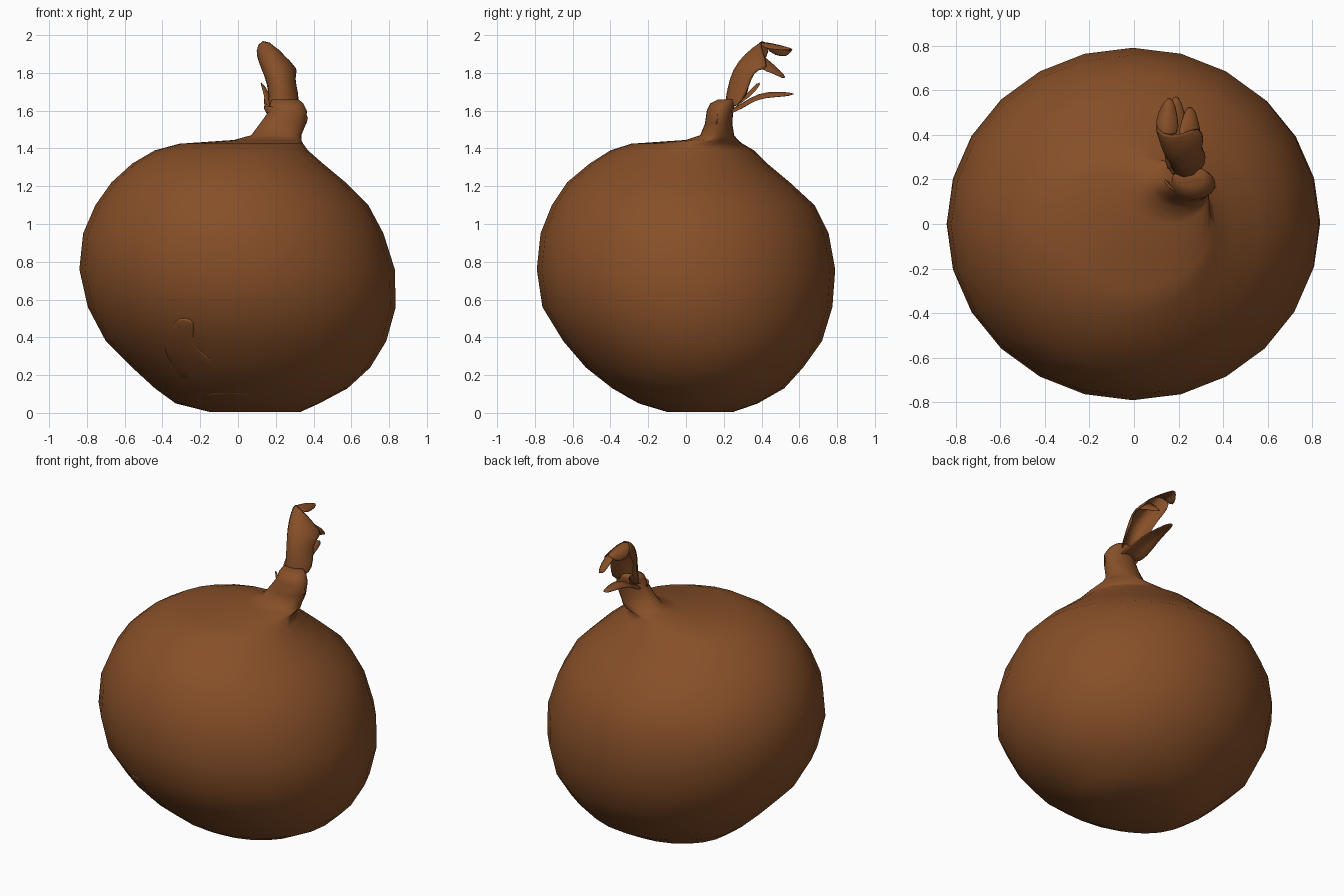
import bpy, bmesh, math
from mathutils import Vector
from mathutils.bvhtree import BVHTree

skin = bpy.data.materials.new("onion_skin_brown")
skin.diffuse_color = (0.24, 0.078, 0.021, 1)


def finish(bm, name):
    bmesh.ops.recalc_face_normals(bm, faces=bm.faces)
    for f in bm.faces:
        f.smooth = True
    me = bpy.data.meshes.new(name)
    bm.to_mesh(me)
    me.materials.append(skin)
    ob = bpy.data.objects.new(name, me)
    bpy.context.collection.objects.link(ob)
    return ob


def loft(name, rings, n=24):
    """Skin elliptical rings given as (z, x_min, x_max, y_min, y_max)."""
    bm = bmesh.new()
    loops = []
    for z, x0, x1, y0, y1 in rings:
        loops.append([bm.verts.new((
            (x0 + x1) / 2 + (x1 - x0) / 2 * math.cos(2 * math.pi * i / n),
            (y0 + y1) / 2 + (y1 - y0) / 2 * math.sin(2 * math.pi * i / n), z)) for i in range(n)])
    for a, b in zip(loops, loops[1:]):
        for i in range(n):
            j = (i + 1) % n
            bm.faces.new((a[i], a[j], b[j], b[i]))
    bm.faces.new(loops[0][::-1])
    bm.faces.new(loops[-1])
    tree = BVHTree.FromBMesh(bm)
    ob = finish(bm, name)
    bm.free()
    return ob, tree


def sheet(name, rows, thick=0.015, smooth_levels=1):
    """Thin dry skin from rows of points."""
    bm = bmesh.new()
    grid = [[bm.verts.new(p) for p in row] for row in rows]
    for a, b in zip(grid, grid[1:]):
        for i in range(len(a) - 1):
            bm.faces.new((a[i], a[i + 1], b[i + 1], b[i]))
    ob = finish(bm, name)
    bm.free()
    s = ob.modifiers.new("thickness", 'SOLIDIFY')
    s.thickness = thick
    s.offset = 0
    if smooth_levels:
        ob.modifiers.new("soften", 'SUBSURF').levels = smooth_levels
    return ob


# bulb flowing into the off-centre neck
bulb, tree = loft("bulb", [
    (0.005, -0.15, 0.33, -0.10, 0.25), (0.05, -0.33, 0.43, -0.25, 0.38),
    (0.13, -0.44, 0.58, -0.39, 0.52), (0.24, -0.56, 0.70, -0.53, 0.62),
    (0.38, -0.70, 0.785, -0.65, 0.72), (0.56, -0.795, 0.835, -0.76, 0.775),
    (0.76, -0.84, 0.83, -0.79, 0.79), (0.95, -0.82, 0.77, -0.77, 0.755),
    (1.10, -0.755, 0.69, -0.71, 0.68), (1.22, -0.67, 0.57, -0.63, 0.55),
    (1.32, -0.56, 0.45, -0.51, 0.43), (1.39, -0.44, 0.37, -0.40, 0.36),
    (1.425, -0.31, 0.345, -0.29, 0.30), (1.445, -0.02, 0.335, 0.0, 0.275),
    (1.47, 0.07, 0.335, 0.075, 0.255), (1.53, 0.115, 0.36, 0.10, 0.245),
    (1.60, 0.165, 0.365, 0.11, 0.25), (1.64, 0.17, 0.345, 0.13, 0.26),
    (1.66, 0.18, 0.32, 0.17, 0.255)])

# main curled leaf, bent over towards the back
sheet("main_leaf", [
    [(0.16, 0.28, 1.61), (0.18, 0.21, 1.62), (0.27, 0.20, 1.62), (0.33, 0.28, 1.61)],
    [(0.17, 0.34, 1.70), (0.17, 0.22, 1.71), (0.27, 0.22, 1.72), (0.32, 0.33, 1.70)],
    [(0.14, 0.34, 1.78), (0.16, 0.24, 1.82), (0.27, 0.25, 1.81), (0.30, 0.35, 1.77)],
    [(0.11, 0.40, 1.85), (0.13, 0.31, 1.92), (0.25, 0.31, 1.88), (0.32, 0.38, 1.82)],
    [(0.09, 0.46, 1.91), (0.12, 0.40, 1.995), (0.21, 0.40, 1.94), (0.30, 0.45, 1.81)]])

# two torn tips of the main leaf
sheet("leaf_tip_left", [
    [(0.09, 0.44, 1.90), (0.12, 0.39, 1.985), (0.21, 0.39, 1.93)],
    [(0.11, 0.51, 1.88), (0.13, 0.49, 1.965), (0.20, 0.48, 1.92)],
    [(0.14, 0.54, 1.89), (0.15, 0.575, 1.93), (0.18, 0.56, 1.92)]])
sheet("leaf_tip_right", [
    [(0.19, 0.39, 1.91), (0.25, 0.38, 1.88), (0.31, 0.39, 1.81)],
    [(0.21, 0.46, 1.84), (0.26, 0.47, 1.84), (0.29, 0.46, 1.80)],
    [(0.23, 0.52, 1.77), (0.25, 0.53, 1.78), (0.27, 0.52, 1.76)]])

# lower shrivelled leaf and small shreds behind the neck
sheet("lower_leaf", [
    [(0.16, 0.20, 1.58), (0.24, 0.23, 1.60), (0.32, 0.20, 1.57)],
    [(0.14, 0.29, 1.60), (0.21, 0.31, 1.65), (0.30, 0.28, 1.60)],
    [(0.13, 0.38, 1.67), (0.19, 0.39, 1.70), (0.26, 0.37, 1.66)],
    [(0.15, 0.48, 1.68), (0.19, 0.49, 1.705), (0.24, 0.46, 1.67)],
    [(0.17, 0.57, 1.685), (0.19, 0.58, 1.69), (0.21, 0.56, 1.68)]])
sheet("left_shred", [
    [(0.14, 0.22, 1.62), (0.20, 0.26, 1.62)],
    [(0.14, 0.32, 1.68), (0.18, 0.34, 1.67)],
    [(0.11, 0.38, 1.76), (0.13, 0.41, 1.75)]], 0.012)
sheet("neck_fold", [
    [(0.12, 0.20, 1.64), (0.18, 0.14, 1.62), (0.29, 0.12, 1.60), (0.37, 0.17, 1.62)],
    [(0.15, 0.21, 1.58), (0.18, 0.13, 1.56), (0.28, 0.10, 1.54), (0.385, 0.18, 1.50)]])


# torn skin near the base, laid on the bulb surface: rows of (x, z, lift)
def on_bulb(row):
    out = []
    for x, z, lift in row:
        hit, normal, _, _ = tree.ray_cast(Vector((x, -2, z)), Vector((0, 1, 0)))
        out.append(hit + (normal if normal.y < 0 else -normal) * lift)
    return out


sheet("base_skin_flake", [on_bulb(r) for r in (
    [(-0.34, 0.50, 0.0), (-0.28, 0.51, 0.0), (-0.22, 0.49, 0.0)],
    [(-0.36, 0.41, 0.012), (-0.32, 0.43, 0.015), (-0.24, 0.40, 0.0)],
    [(-0.41, 0.34, 0.02), (-0.32, 0.34, 0.02), (-0.20, 0.33, 0.0)],
    [(-0.35, 0.26, 0.012), (-0.26, 0.26, 0.025), (-0.10, 0.26, 0.005)],
    [(-0.33, 0.17, 0.01), (-0.20, 0.17, 0.035), (0.02, 0.19, 0.02)])], 0.012)
sheet("base_lip", [on_bulb(r) for r in (
    [(-0.18, 0.11, 0.0), (-0.06, 0.12, 0.005), (0.08, 0.11, 0.0)],
    [(-0.20, 0.06, 0.01), (-0.06, 0.055, 0.03), (0.10, 0.06, 0.01)])], 0.012)
